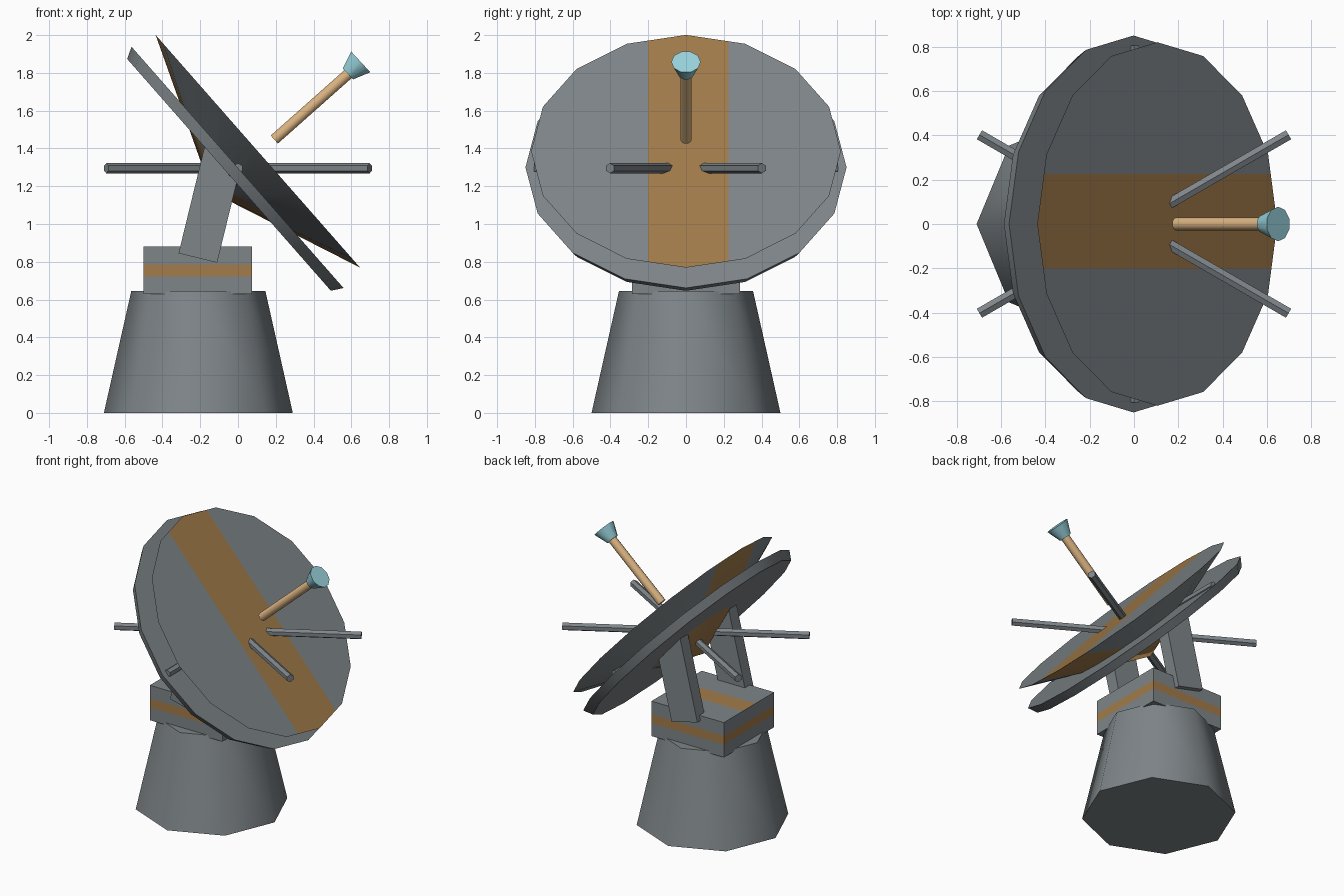
import bpy, bmesh
from math import radians, sin, cos
from mathutils import Vector, Matrix

cube = bpy.data.objects.get("Cube")
if cube:
    bpy.data.objects.remove(cube, do_unlink=True)


def material(name, rgb):
    m = bpy.data.materials.new(name)
    m.use_nodes = True
    m.diffuse_color = (*rgb, 1)
    m.node_tree.nodes["Principled BSDF"].inputs["Base Color"].default_value = (*rgb, 1)
    return m


GREY = material("steel grey", (0.21, 0.235, 0.25))
ORANGE = material("stripe orange", (0.36, 0.2, 0.07))
TAN = material("rod tan", (0.70, 0.45, 0.22))
TEAL = material("horn teal", (0.32, 0.66, 0.73))
parts = []


def finish(name, bm, mats):
    mesh = bpy.data.meshes.new(name)
    bm.normal_update()
    bm.to_mesh(mesh)
    bm.free()
    for m in mats:
        mesh.materials.append(m)
    ob = bpy.data.objects.new(name, mesh)
    bpy.context.collection.objects.link(ob)
    parts.append(ob)


def frustum(start, end, r1, r2, sides):
    """Tapered prism between two points."""
    start, end = Vector(start), Vector(end)
    axis = end - start
    turn = Vector((0, 0, 1)).rotation_difference(axis).to_matrix().to_4x4()
    bm = bmesh.new()
    bmesh.ops.create_cone(bm, cap_ends=True, segments=sides, radius1=r1, radius2=r2,
                          depth=axis.length,
                          matrix=Matrix.Translation((start + end) / 2) @ turn)
    bmesh.ops.remove_doubles(bm, verts=bm.verts[:], dist=0.0001)
    return bm


def box(centre, size, tilt=0):
    bm = bmesh.new()
    bmesh.ops.create_cube(bm, size=1, matrix=Matrix.Translation(centre)
                          @ Matrix.Rotation(tilt, 4, 'Y') @ Matrix.Diagonal((*size, 1)))
    return bm


def slice_at(bm, axis, values):
    for v in values:
        co, no = Vector(), Vector()
        co[axis], no[axis] = v, 1
        bmesh.ops.bisect_plane(bm, geom=bm.verts[:] + bm.edges[:] + bm.faces[:],
                               plane_co=co, plane_no=no)
    bm.normal_update()


# Pedestal
finish("pedestal", frustum((-0.21, 0, 0), (-0.21, 0, 0.645), 0.5, 0.355, 8), [GREY])

# Turntable box with a band round its sides and one across the top
bm = box((-0.2125, 0, 0.755), (0.575, 0.57, 0.25))
slice_at(bm, 2, (0.722, 0.786))
slice_at(bm, 1, (-0.072, 0.072))
for f in bm.faces:
    c = f.calc_center_median()
    if abs(f.normal.z) > 0.5:
        f.material_index = int(abs(c.y) < 0.07)
    else:
        f.material_index = int(0.722 < c.z < 0.786)
finish("turntable", bm, [GREY, ORANGE])

# Pair of leaning support arms
lean = radians(13.7)
foot = Vector((-0.2125, 0, 0.82))
along = Vector((sin(lean), 0, cos(lean)))
for side, label in ((1, "back"), (-1, "front")):
    centre = foot + along * 0.29 + Vector((0, side * 0.275, 0))
    finish(label + "_support_arm", box(centre, (0.21, 0.09, 0.58), lean), [GREY])

# Tilted dish: rear disc, and a solid cone with a striped flat face
aim = Vector((0.751, 0, 0.66)).normalized()
rim = Vector((0.105, 0, 1.385))
disc = Vector((-0.025, 0, 1.28))
finish("rear_disc", frustum(disc - aim * 0.03, disc + aim * 0.03, 0.817, 0.85, 16), [GREY])
bm = frustum(rim - aim * 0.326, rim, 0, 0.82, 16)
slice_at(bm, 1, (-0.2, 0.225))
for f in bm.faces:
    f.material_index = int(-0.2 < f.calc_center_median().y < 0.225)
finish("dish_cone", bm, [GREY, ORANGE])

# Three level bars crossing through the dish
for i, angle in enumerate((30, 90, 150)):
    d = Vector((cos(radians(angle)), sin(radians(angle)), 0)) * 0.805
    hub = Vector((0, 0, 1.295))
    finish(f"cross_bar_{i + 1}", frustum(hub - d, hub + d, 0.027, 0.027, 6), [GREY])

# Feed rod and horn
finish("feed_rod", frustum((0.192, 0, 1.447), (0.59, 0, 1.8), 0.03, 0.03, 10), [TAN])
finish("feed_horn", frustum((0.582, 0, 1.795), (0.65, 0, 1.858), 0.042, 0.078, 10), [TEAL])

# Smooth the rounded walls, keep the corners sharp
bpy.ops.object.select_all(action='DESELECT')
for ob in parts:
    ob.select_set(True)
bpy.context.view_layer.objects.active = parts[0]
bpy.ops.object.shade_smooth_by_angle(angle=radians(50))
